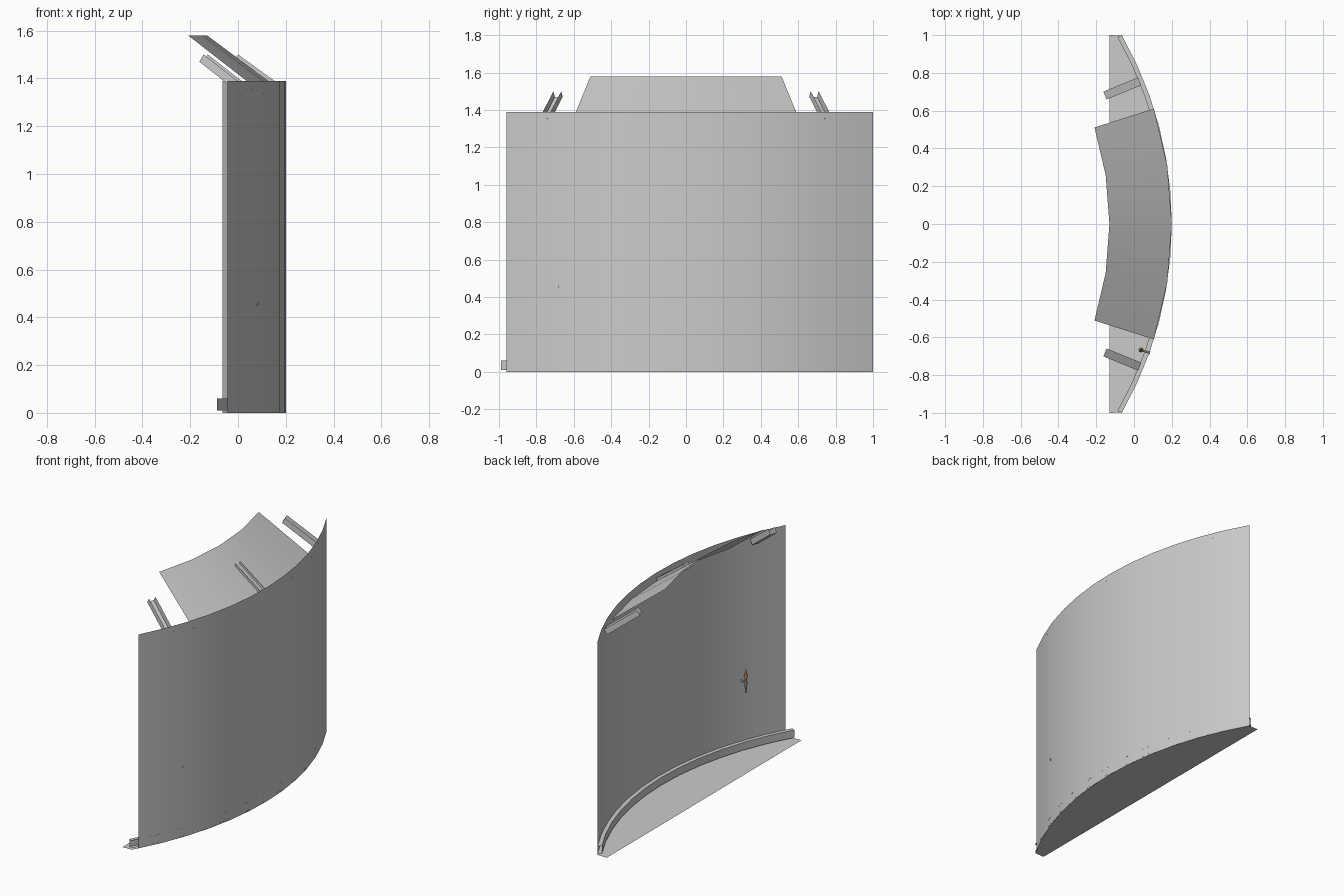
import bpy
from math import radians, sin, cos
from mathutils import Vector

if "Cube" in bpy.data.objects:
    bpy.data.objects.remove(bpy.data.objects["Cube"])

R, CX = 2.02, -1.82          # wall radius and arc centre on the x axis
A0, A1 = -28.4, 29.7         # wall end angles in degrees


def polar(r, deg, z, side=0.0):
    """Point at radius r and angle deg, shifted sideways by side."""
    a = radians(deg)
    return (CX + r * cos(a) - side * sin(a), r * sin(a) + side * cos(a), z)


def spread(a, b, n):
    return [a + (b - a) * i / n for i in range(n + 1)]


def make(name, verts, faces):
    me = bpy.data.meshes.new(name)
    me.from_pydata(verts, [], faces)
    me.update()
    ob = bpy.data.objects.new(name, me)
    bpy.context.collection.objects.link(ob)
    return ob


def sheet(name, rows):
    """Skin neighbouring rows of points with quads, smooth below 30 degrees."""
    n = len(rows[0])
    verts = [p for row in rows for p in row]
    faces = [(i * n + j, (i + 1) * n + j, (i + 1) * n + j + 1, i * n + j + 1)
             for i in range(len(rows) - 1) for j in range(n - 1)]
    ob = make(name, verts, faces)
    bpy.ops.object.select_all(action='DESELECT')
    ob.select_set(True)
    bpy.context.view_layer.objects.active = ob
    bpy.ops.object.shade_smooth_by_angle(angle=radians(30))
    return ob


def rod(name, a, b, r1, r2=None, sides=8):
    """Round bar or cone from a to b."""
    a, b = Vector(a), Vector(b)
    bpy.ops.mesh.primitive_cone_add(vertices=sides, radius1=r1,
                                    radius2=r1 if r2 is None else r2,
                                    depth=(b - a).length, location=(a + b) / 2)
    ob = bpy.context.object
    ob.rotation_euler = (b - a).to_track_quat('Z', 'Y').to_euler()
    ob.name = name
    return ob


# Curved wall
sheet("curved_wall", [[polar(R, a, 0), polar(R, a, 1.39)] for a in spread(A0, A1, 12)])

# Floor: arc closed by a straight chord
arc = [polar(R, a, 0) for a in spread(-29.6, 29.6, 12)]
floor = [(-0.13, -1.0, 0)] + arc + [(-0.13, 1.0, 0)]
make("floor_plate", floor, [tuple(range(len(floor)))])

# Base rail: channel open towards the wall
section = [(R, 0.01), (R - 0.025, 0.01), (R - 0.025, 0.06), (R, 0.06)]
sheet("base_rail", [[polar(r, a, z) for r, z in section] for a in spread(-29.7, 29.7, 12)])

# Sloping hood above the wall
sheet("hood", [[polar(R, a, 1.335), polar(1.69, a, 1.58)] for a in spread(-17.6, 17.6, 4)])

# Three sloping channel brackets, open upwards
W = 0.0225
for label, a in (("left", -22.2), ("middle", 0), ("right", 22.2)):
    ends = [((1.82, 1.50), (1.80, 1.47)), ((2.02, 1.355), (1.998, 1.325))]
    sheet("bracket_" + label,
          [[polar(*(t[0], a, t[1]), -W), polar(*(w[0], a, w[1]), -W),
            polar(*(w[0], a, w[1]), W), polar(*(t[0], a, t[1]), W)] for t, w in ends])

# Small wall torch
tx, ty = 0.037, -0.667
rod("torch_handle", (tx, ty, 0.39), (tx, ty, 0.495), 0.005, 0.009)
rod("torch_arm", (tx, ty, 0.455), (0.085, -0.682, 0.455), 0.006)
rod("torch_ring", (tx, ty, 0.45), (tx, ty, 0.462), 0.012)
flame = rod("torch_flame", (tx, ty, 0.495), (tx, ty, 0.55), 0.013, 0.0)
mat = bpy.data.materials.new("orange")
mat.diffuse_color = (0.8, 0.4, 0.1, 1)
mat.use_nodes = True
mat.node_tree.nodes["Principled BSDF"].inputs["Base Color"].default_value = mat.diffuse_color
flame.data.materials.append(mat)
